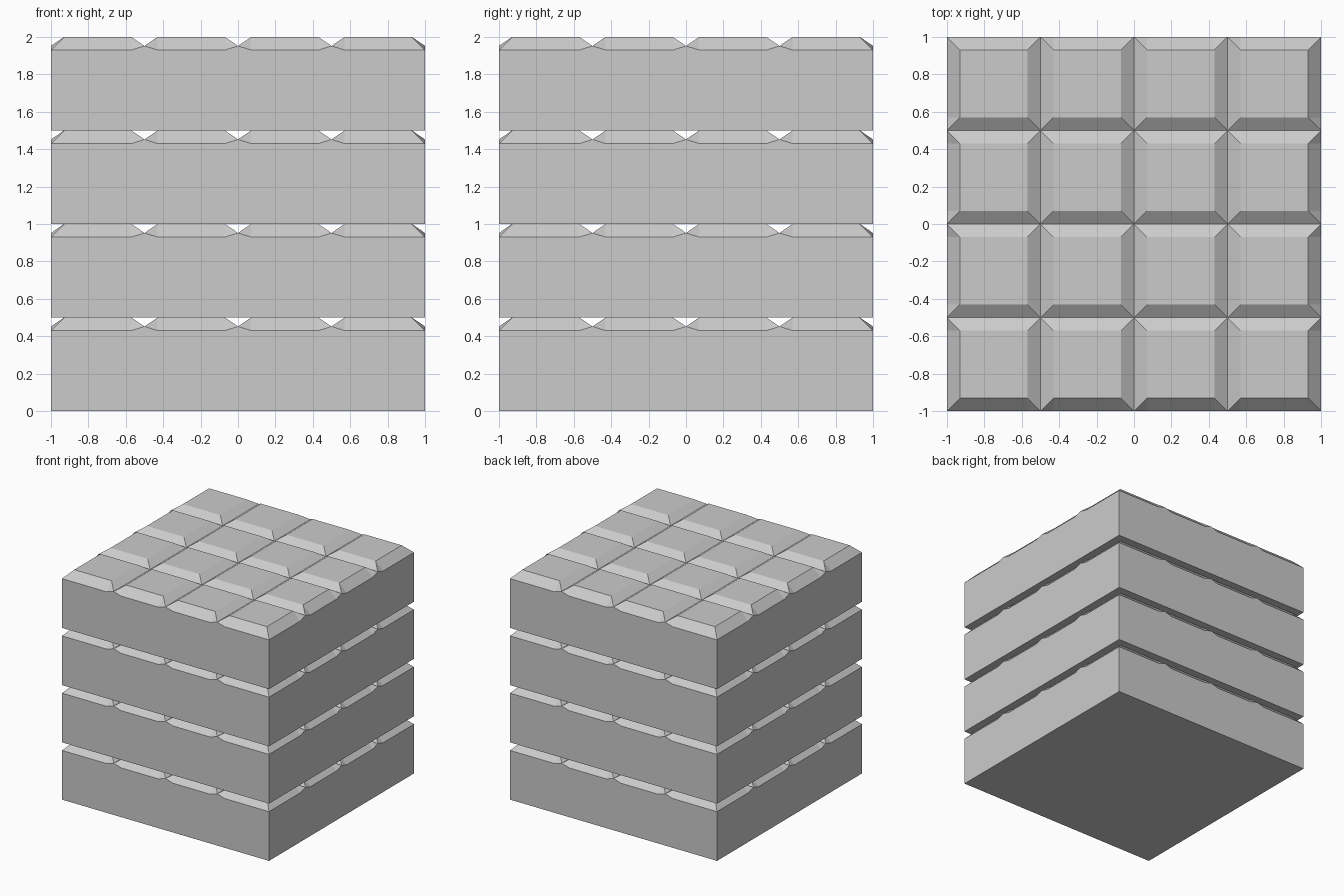
import bpy, bmesh
from mathutils import Vector

if "Cube" in bpy.data.objects:
    bpy.data.objects.remove(bpy.data.objects["Cube"])

H, EDGE, FLOOR = 0.5, 0.43, 0.452   # slab height, outer bevel start, groove floor
INSET, N = 0.07, 4
CELL = 2 / N

bm = bmesh.new()


def face(pts):
    bm.faces.new([bm.verts.new(p) for p in pts])


def add_cell(x, y):
    """One raised square with bevelled sides, plus outer walls on the slab rim."""
    h = CELL / 2
    signs = [(-1, -1), (1, -1), (1, 1), (-1, 1)]
    top = [Vector((x + sx * (h - INSET), y + sy * (h - INSET), H)) for sx, sy in signs]
    base = []
    for sx, sy in signs:
        px, py = x + sx * h, y + sy * h
        rim_corner = abs(px) > 0.99 and abs(py) > 0.99
        base.append(Vector((px, py, EDGE if rim_corner else FLOOR)))
    face(top)
    for k in range(4):
        j = (k + 1) % 4
        a, b = base[k], base[j]
        outer = any(abs(a[i]) > 0.99 and abs(a[i] - b[i]) < 1e-4 for i in (0, 1))
        if not outer:
            face([a, b, top[j], top[k]])
            continue
        # Rim bevel dips to EDGE and lifts slightly at the groove ends
        d = (b - a)
        d.z = 0
        d.normalize()
        m, n = a + d * INSET, b - d * INSET
        m.z = n.z = EDGE
        face([m, n, top[j], top[k]])
        face([a, m, top[k]])
        face([n, b, top[j]])
        face([Vector((a.x, a.y, 0)), Vector((b.x, b.y, 0)), b, n, m, a])


for i in range(N):
    for j in range(N):
        add_cell(-1 + CELL * (i + 0.5), -1 + CELL * (j + 0.5))

# Flat underside
face([(-1, -1, 0), (-1, 1, 0), (1, 1, 0), (1, -1, 0)])

bmesh.ops.remove_doubles(bm, verts=bm.verts[:], dist=1e-4)
mesh = bpy.data.meshes.new("grooved_slab")
bm.to_mesh(mesh)
bm.free()

# Stack of four identical slabs
for level in range(4):
    slab = bpy.data.objects.new(f"slab_{level + 1}", mesh)
    slab.location.z = level * H
    bpy.context.collection.objects.link(slab)
